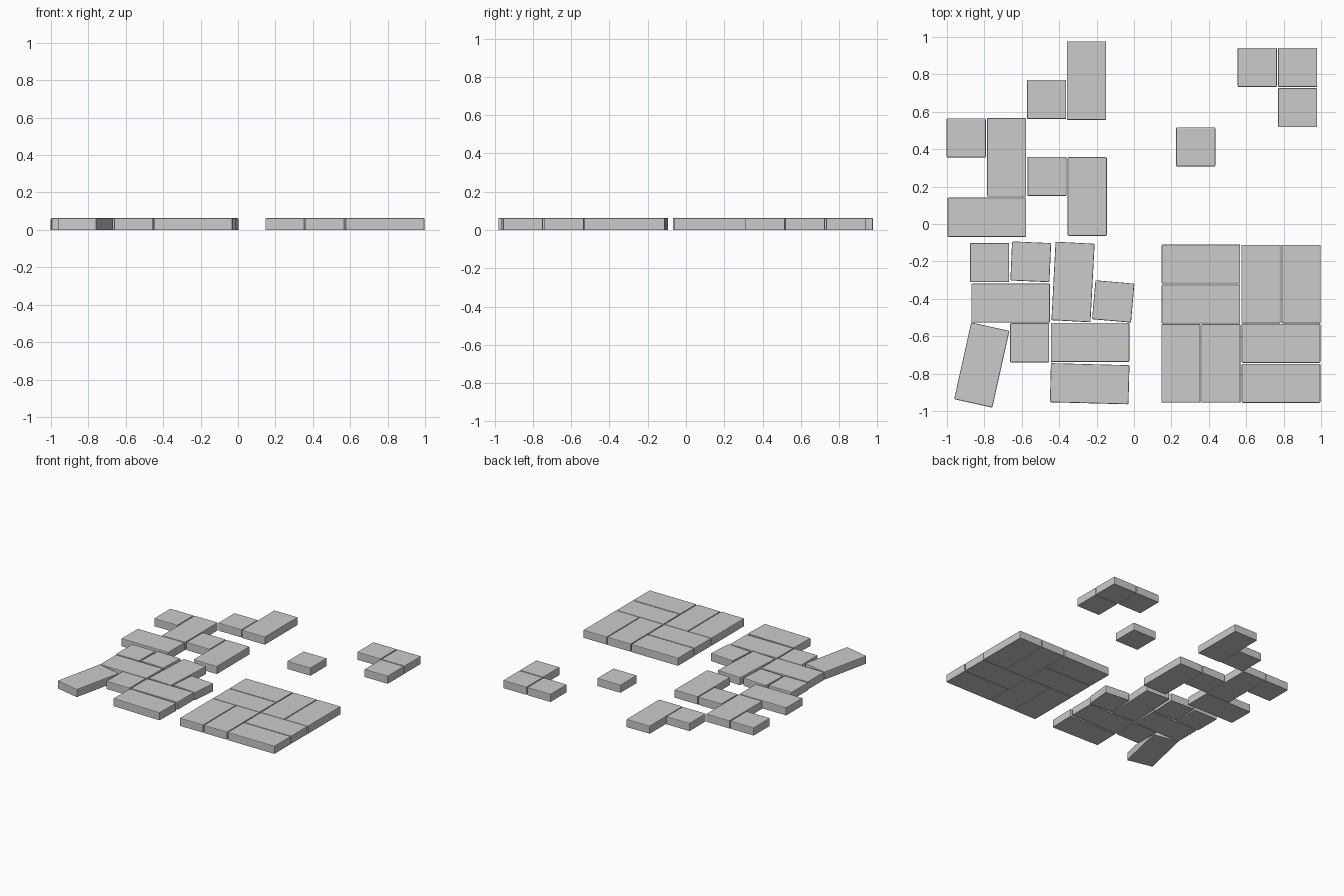
import bpy, bmesh, math

if "Cube" in bpy.data.objects:
    bpy.data.objects.remove(bpy.data.objects["Cube"])

W, L, H = 0.209, 0.42, 0.063   # brick width, length, thickness
BEVEL = 0.005
Y_SHIFT = -0.008


def paver(name, x, y, size_x, size_y, turn=0):
    """One paving brick: worn top and corner edges, flat sharp base."""
    bm = bmesh.new()
    bmesh.ops.create_cube(bm, size=1)
    for v in bm.verts:
        v.co.x *= size_x
        v.co.y *= size_y
        v.co.z = (v.co.z + 0.5) * H
    edges = [e for e in bm.edges if max(v.co.z for v in e.verts) > H / 2]
    bmesh.ops.bevel(bm, geom=edges, offset=BEVEL, segments=2,
                    profile=0.5, affect='EDGES')
    mesh = bpy.data.meshes.new(name)
    bm.to_mesh(mesh)
    bm.free()
    ob = bpy.data.objects.new(name, mesh)
    ob.location = (x, y + Y_SHIFT, 0)
    ob.rotation_euler.z = math.radians(turn)
    bpy.context.collection.objects.link(ob)


SIZES = {'half': (W, W), 'wide': (L, W), 'tall': (W, L)}

# Each patch lists bricks as (kind, x, y, turn in degrees)
patches = {
    'scattered_patch': [
        ('half', -0.897, 0.468, 0), ('tall', -0.681, 0.364, 0),
        ('wide', -0.787, 0.044, 0), ('half', -0.467, 0.674, 0),
        ('tall', -0.254, 0.775, 0), ('half', -0.465, 0.263, 0),
        ('tall', -0.250, 0.155, 0)],
    'loose_halves': [
        ('half', 0.659, 0.845, 0), ('half', 0.875, 0.845, 0),
        ('half', 0.875, 0.630, 0), ('half', 0.330, 0.420, 0)],
    'crooked_patch': [
        ('half', -0.772, -0.198, 0), ('half', -0.552, -0.194, -2.5),
        ('tall', -0.326, -0.302, -3), ('half', -0.111, -0.406, -5),
        ('wide', -0.659, -0.415, 0), ('tall', -0.814, -0.746, -12.5),
        ('half', -0.558, -0.627, 0), ('wide', -0.235, -0.625, 0),
        ('wide', -0.237, -0.846, -1.5)],
}
for patch, bricks in patches.items():
    for i, (kind, x, y, turn) in enumerate(bricks, 1):
        paver(f"{patch}_{kind}_brick_{i}", x, y, *SIZES[kind], turn)

# Basket weave: pairs of bricks alternating direction in a 2 x 2 checker
for col, cx in enumerate((0.358, 0.786)):
    for row, cy in enumerate((-0.737, -0.313)):
        for side in (-1, 1):
            d = side * 0.107
            if col == row:
                paver("basket_weave_tall_brick", cx + d, cy, *SIZES['tall'])
            else:
                paver("basket_weave_wide_brick", cx, cy + d, *SIZES['wide'])
